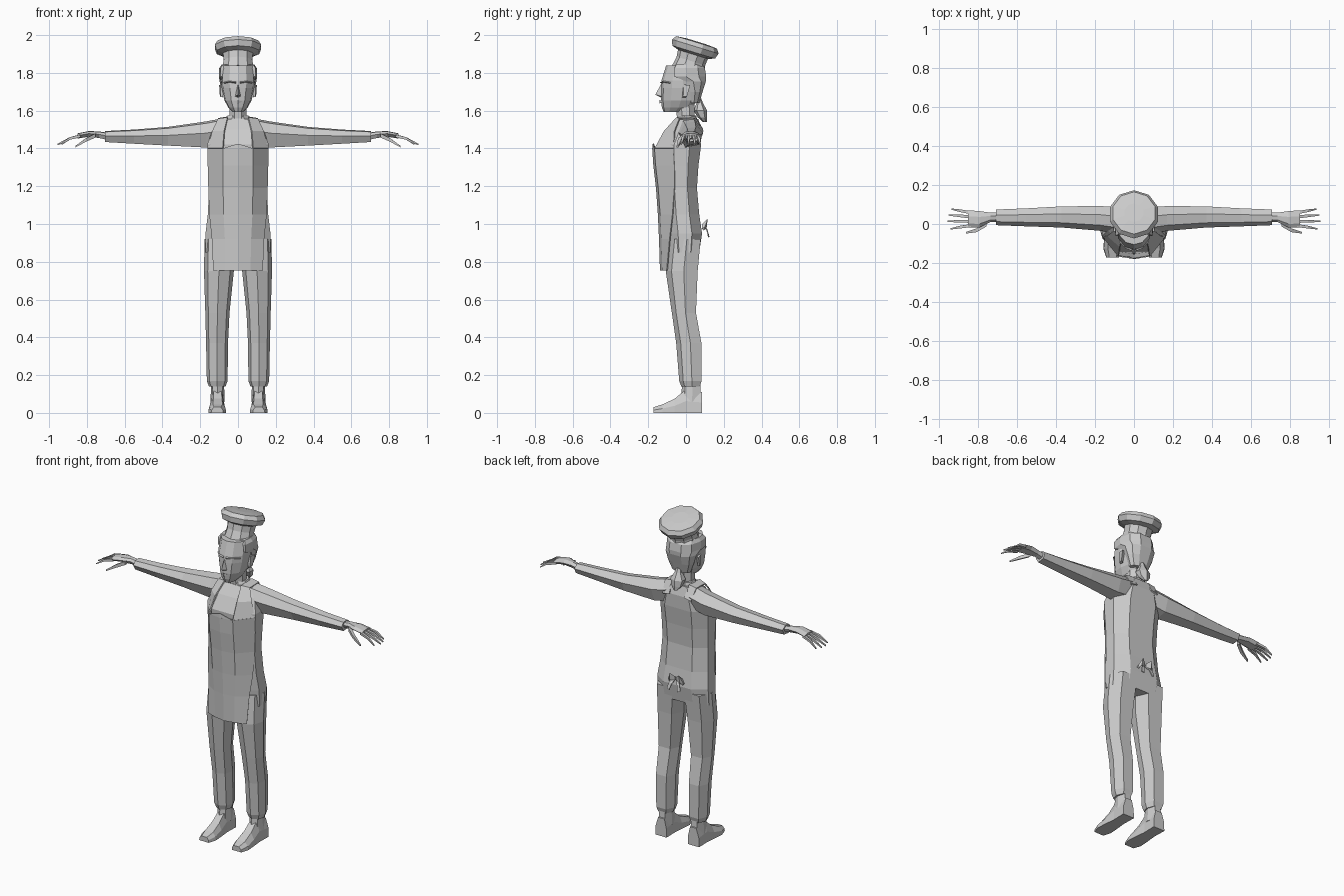
import bpy, bmesh, math
from mathutils import Vector, Matrix

GREY = bpy.data.materials.new("plain grey")
GREY.diffuse_color = (0.6, 0.6, 0.6, 1)


def make(name, verts, faces, mirror=False, thick=0, matrix=None):
    bm = bmesh.new()
    vs = [bm.verts.new(v) for v in verts]
    for f in faces:
        bm.faces.new([vs[i] for i in f])
    if matrix:
        bm.transform(matrix)
    bmesh.ops.recalc_face_normals(bm, faces=bm.faces)
    me = bpy.data.meshes.new(name)
    bm.to_mesh(me)
    bm.free()
    me.materials.append(GREY)
    ob = bpy.data.objects.new(name, me)
    bpy.context.collection.objects.link(ob)
    if thick:
        m = ob.modifiers.new("thickness", 'SOLIDIFY')
        m.thickness, m.offset = thick, 0
    if mirror:
        ob.modifiers.new("mirror", 'MIRROR').use_clip = False
    return ob


def loft(name, rings, closed=True, **kw):
    """Skin a list of equal point rings; closed rings get end caps."""
    n = len(rings[0])
    faces = []
    for r in range(len(rings) - 1):
        for i in range(n if closed else n - 1):
            j = (i + 1) % n
            faces.append((r * n + i, r * n + j, (r + 1) * n + j, (r + 1) * n + i))
    if closed:
        faces += [tuple(range(n)), tuple(range((len(rings) - 1) * n, len(rings) * n))]
    return make(name, [p for r in rings for p in r], faces, **kw)


def both(half):
    """Half outline from front to back, completed on the other side."""
    return half + [(-x, y) for x, y in reversed(half) if x > 0]


def level(shape, z, cx, rx, y0, y1):
    return [(cx + rx * x, (y0 + y1) / 2 + (y1 - y0) / 2 * y, z) for x, y in shape]


def upright(name, shape, rows, **kw):
    return loft(name, [level(shape, *r) for r in rows], **kw)


def polygon(n):
    return [(math.cos(2 * math.pi * (i + .5) / n), math.sin(2 * math.pi * (i + .5) / n)) for i in range(n)]


BODY = both([(.5, -1), (1, -.3), (1, .45), (.55, 1)])
LIMB = both([(0, -1), (.75, -.65), (1, .1), (.6, .95)])
FACE = both([(0, -1), (.5, -.88), (.92, -.45), (1, .1), (.85, .65), (.4, 1)])

# jacket body and neck
upright("torso", BODY, [
    (.85, 0, .172, -.095, .07), (.95, 0, .172, -.11, .085), (1.05, 0, .160, -.118, .07),
    (1.19, 0, .153, -.125, .058), (1.31, 0, .158, -.135, .066), (1.42, 0, .163, -.14, .08),
    (1.50, 0, .135, -.095, .082), (1.557, 0, .095, -.05, .065)])
upright("collar", BODY, [(1.53, 0, .08, -.06, .06), (1.575, 0, .055, -.04, .055)])
upright("neck", polygon(8), [(1.54, 0, .05, -.05, .05), (1.66, 0, .048, -.06, .05)])

# trousers with gathered hems
upright("trouser_leg", LIMB, [
    (.92, .092, .085, -.09, .082), (.75, .101, .079, -.107, .066), (.53, .109, .064, -.075, .056),
    (.37, .111, .058, -.052, .085), (.17, .110, .055, -.036, .086), (.14, .110, .044, -.025, .076)],
    mirror=True)

# feet
upright("ankle", LIMB, [(.15, .108, .034, -.02, .078), (.06, .108, .038, -.03, .084)], mirror=True)
foot_rows = [(.085, .038, .11), (.0, .036, .125), (-.06, .042, .075), (-.125, .047, .045), (-.172, .032, .03)]
loft("foot", [[(.11 - w, y, 0), (.11 + w, y, 0), (.11 + w * .95, y, h * .5),
               (.11 + w * .5, y, h), (.11 - w * .6, y, h), (.11 - w * .95, y, h * .5)]
              for y, w, h in foot_rows], mirror=True)

# apron front, bib peak and shoulder straps
apron = [(.755, .130, -.135, -.10), (.92, .137, -.14, -.085), (1.05, .150, -.146, -.07),
         (1.19, .155, -.156, -.06), (1.31, .158, -.17, -.06), (1.40, .158, -.176, -.065)]
loft("apron", [[(s * w, y, z) for s, y in ((-1, ys), (-.5, yf + .012), (0, yf), (.5, yf + .012), (1, ys))]
               for z, w, yf, ys in apron], closed=False, thick=.006)
make("bib_peak", [(-.079, -.164, 1.40), (-.045, -.17, 1.412), (0, -.173, 1.425), (.045, -.17, 1.412),
                  (.079, -.164, 1.40), (0, -.176, 1.40)], [(0, 1, 2, 5), (5, 2, 3, 4)], thick=.006)
loft("strap", [[(.079, -.164, 1.40), (.158, -.065, 1.40)], [(.072, -.115, 1.49), (.135, -.06, 1.49)],
               [(.055, -.05, 1.562), (.105, -.035, 1.555)], [(.055, .05, 1.566), (.105, .05, 1.558)],
               [(.05, .088, 1.50), (.095, .088, 1.49)]], closed=False, mirror=True, thick=.007)

# apron bow on the lower back
loft("bow_loop", [[(.004, .085, .995), (.004, .10, 1.01), (.004, .10, .985)],
                  [(.035, .085, 1.0), (.03, .115, 1.03), (.035, .11, .985)],
                  [(.05, .085, .975), (.05, .10, .985), (.045, .095, .965)]], mirror=True)
loft("bow_tail", [[(.0, .09, 1.0), (.014, .09, 1.0)], [(.018, .112, .965), (.036, .112, .97)],
                  [(.028, .122, .93), (.045, .118, .938)]], closed=False, mirror=True, thick=.006)

# sleeves: x, y range, z range
def across(x, y0, y1, z0, z1):
    return [(x, (y0 + y1) / 2 + (y1 - y0) / 2 * a, (z0 + z1) / 2 + (z1 - z0) / 2 * b)
            for a, b in ((-1, .1), (-.55, .85), (.3, 1), (1, .3), (.6, -.8), (-.5, -1))]

loft("sleeve", [across(*r) for r in (
    (.08, -.05, .085, 1.42, 1.56), (.17, -.035, .092, 1.405, 1.543), (.37, -.018, .09, 1.415, 1.514),
    (.55, -.012, .08, 1.425, 1.50), (.705, -.006, .074, 1.434, 1.492))], mirror=True)
loft("hand", [across(*r) for r in (
    (.69, .012, .058, 1.445, 1.483), (.735, .01, .058, 1.455, 1.49),
    (.79, -.018, .066, 1.462, 1.492), (.85, -.018, .07, 1.452, 1.48))], mirror=True)

# fingers and thumb: root, knuckle, tip
def finger(name, pts, r):
    rings = []
    for p, k in zip(pts, (1, .9, .4)):
        rings.append([(p[0], p[1] + r * k * math.cos(t), p[2] + r * k * math.sin(t))
                      for t in (.8, 2.37, 3.93, 5.5)])
    loft(name, rings, mirror=True)

for i, (y0, y1, y2, tip) in enumerate(((.058, .068, .076, .933), (.036, .042, .046, .95),
                                       (.014, .014, .014, .955), (-.008, -.016, -.025, .94))):
    finger("finger_%d" % (i + 1), [(.835, y0, 1.466), (.89, y1, 1.453), (tip, y2, 1.422)], .011)
finger("thumb", [(.755, -.002, 1.468), (.805, -.032, 1.445), (.86, -.045, 1.41)], .015)

# head with nose, lips, brows and ears
upright("head", FACE, [
    (1.592, 0, .028, -.118, -.01), (1.618, 0, .052, -.128, .035), (1.655, 0, .072, -.133, .06),
    (1.72, 0, .086, -.132, .075), (1.76, 0, .089, -.13, .08), (1.84, 0, .085, -.105, .08)])
make("nose", [(0, -.13, 1.745), (0, -.162, 1.685), (.016, -.125, 1.675), (-.016, -.125, 1.675),
              (0, -.128, 1.668)], [(0, 1, 2), (0, 3, 1), (1, 4, 2), (1, 3, 4), (0, 2, 4, 3)])
make("lips", [(-.025, -.122, 1.648), (0, -.141, 1.656), (.025, -.122, 1.648), (0, -.14, 1.638),
              (0, -.12, 1.648)], [(0, 1, 3), (1, 2, 3), (0, 4, 1), (1, 4, 2), (2, 4, 3), (3, 4, 0)])
loft("brow", [[(.01, -.125, 1.755), (.01, -.138, 1.75), (.01, -.125, 1.742)],
              [(.045, -.11, 1.76), (.045, -.124, 1.754), (.045, -.11, 1.745)],
              [(.074, -.08, 1.752), (.076, -.09, 1.748), (.074, -.08, 1.742)]], mirror=True)
loft("ear", [[(.08, -.02, 1.67), (.08, .0, 1.67), (.08, .015, 1.735), (.08, -.015, 1.74)],
             [(.092, -.015, 1.675), (.096, .005, 1.675), (.1, .022, 1.735), (.094, -.012, 1.738)]],
     mirror=True)

# hair around sides and back, with tied tail at the nape
hair = [(1, -.75), (1.08, -.1), (.9, .6), (.42, 1), (-.42, 1), (-.9, .6), (-1.08, -.1), (-1, -.75)]
upright("hair", hair, [
    (1.64, 0, .055, .02, .07), (1.70, 0, .078, .015, .088), (1.755, 0, .09, -.015, .105),
    (1.78, 0, .094, -.085, .107), (1.825, 0, .092, -.085, .1), (1.845, 0, .08, -.07, .085)])
upright("hair_tail", polygon(6), [
    (1.665, 0, .018, .05, .08), (1.64, 0, .022, .055, .09), (1.60, 0, .045, .04, .112),
    (1.565, 0, .035, .062, .112), (1.54, 0, .012, .09, .11)])

# tilted puffed hat
tilt = Matrix.Translation((0, .013, 1.82)) @ Matrix.Rotation(math.radians(-17), 4, 'X')
upright("hat", polygon(10), [(z, 0, r, -r, r) for z, r in (
    (-.005, .088), (.045, .079), (.082, .083), (.094, .118), (.125, .129), (.148, .113), (.153, .05))],
    matrix=tilt)
